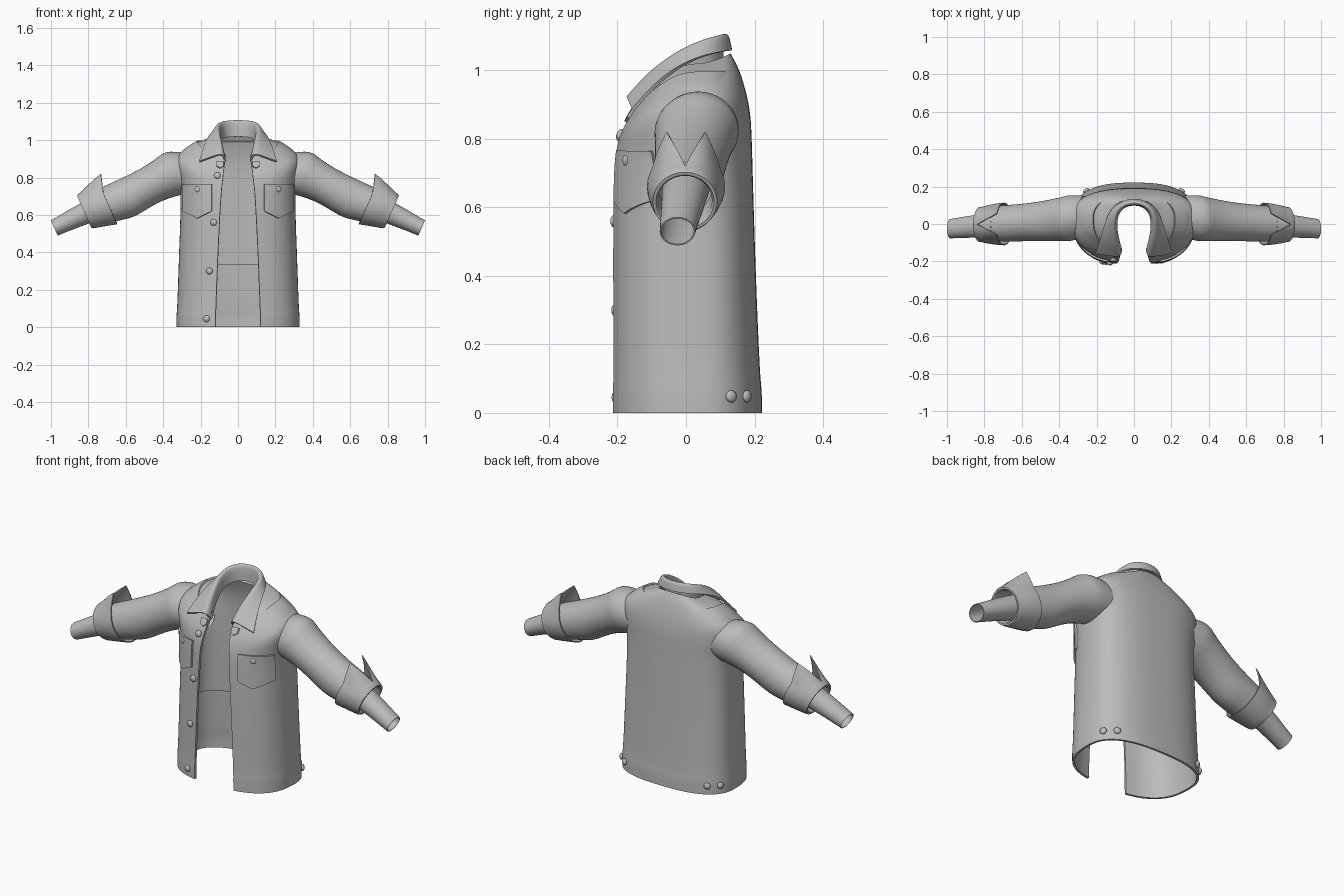
import bpy, bmesh, math
from mathutils import Vector
from mathutils.bvhtree import BVHTree

if "Cube" in bpy.data.objects:
    bpy.data.objects.remove(bpy.data.objects["Cube"], do_unlink=True)

cloth = bpy.data.materials.new("grey cloth")
cloth.use_nodes = True
grey = (0.5, 0.5, 0.5, 1)
cloth.diffuse_color = grey
cloth.node_tree.nodes["Principled BSDF"].inputs["Base Color"].default_value = grey


def finish(name, bm, subdiv=0, thick=0.0, offset=-1, recalc=False):
    """Turn a bmesh into a smooth, optionally thickened object."""
    if recalc:
        bmesh.ops.recalc_face_normals(bm, faces=bm.faces)
    mesh = bpy.data.meshes.new(name)
    bm.to_mesh(mesh)
    bm.free()
    mesh.materials.append(cloth)
    ob = bpy.data.objects.new(name, mesh)
    bpy.context.collection.objects.link(ob)
    if subdiv:
        m = ob.modifiers.new("smooth", 'SUBSURF')
        m.levels = m.render_levels = subdiv
        m.boundary_smooth = 'PRESERVE_CORNERS'
    if thick:
        m = ob.modifiers.new("thickness", 'SOLIDIFY')
        m.thickness = thick
        m.offset = offset
    bpy.ops.object.select_all(action='DESELECT')
    ob.select_set(True)
    bpy.context.view_layer.objects.active = ob
    if ob.modifiers:
        bpy.ops.object.convert(target='MESH')
    bpy.ops.object.shade_smooth_by_angle(angle=math.radians(40))
    return ob


def grid(rows, closed=False):
    """Skin a list of equal-length point rows."""
    bm = bmesh.new()
    vs = [[bm.verts.new(p) for p in row] for row in rows]
    n = len(rows[0])
    for a, b in zip(vs, vs[1:]):
        for i in range(n if closed else n - 1):
            k = (i + 1) % n
            bm.faces.new((a[i], a[k], b[k], b[i]))
    return bm


# Torso rings: front z, side z, back z, half width, front y, back y, opening
RINGS = [
    (0, 0, 0, .33, -.22, .222, .12),
    (.075, .075, .075, .33, -.221, .222, .12),
    (.088, .088, .088, .326, -.218, .217, .119),
    (.4, .4, .4, .316, -.219, .204, .108),
    (.7, .7, .7, .304, -.216, .195, .092),
    (.76, .78, .78, .315, -.208, .193, .086),
    (.8, .86, .86, .335, -.198, .19, .08),
    (.83, .91, .91, .335, -.185, .182, .077),
    (.855, .945, .95, .30, -.172, .172, .074),
    (.875, .98, .99, .24, -.16, .16, .071),
    (.89, 1.0, 1.02, .185, -.154, .147, .07),
    (.905, 1.02, 1.05, .12, -.15, .13, .068),
]
POWER = 2.6
MID_Y = 0.03


def torso_ring(ring, inset=0.0, opening=None, count=41):
    zf, zs, zb, a, yf, yb, o = ring
    a, yf, yb = a - inset, yf + inset, yb - inset
    start = math.asin(((opening or o) / a) ** (POWER / 2))
    pts = []
    for i in range(count):
        t = start + (2 * math.pi - 2 * start) * i / (count - 1)
        s, c = math.sin(t), math.cos(t)
        x = math.copysign(a * abs(s) ** (2 / POWER), s)
        k = abs(c) ** (2 / POWER)
        y = MID_Y + ((yf - MID_Y) if c > 0 else (yb - MID_Y)) * k
        z = zs + ((zf if c > 0 else zb) - zs) * abs(c) ** 1.5
        pts.append(Vector((x, y, z)))
    return pts


# Open-front torso and the shorter lining inside it
body = finish("jacket_body", grid([torso_ring(r) for r in RINGS]), 2, 0.012)
lining_rings = [(.335, .335, .335) + RINGS[3][3:]] + RINGS[4:10]
finish("lining", grid([torso_ring(r, 0.03, 0.13) for r in lining_rings]), 1, 0.02, 1)

tree = BVHTree.FromPolygons([v.co for v in body.data.vertices],
                            [p.vertices for p in body.data.polygons])


def from_front(x, z):
    return tree.ray_cast(Vector((x, -1, z)), Vector((0, 1, 0)))[:2]


def lift(p, gap):
    """Push a point out so it clears the torso surface."""
    loc, nor = tree.find_nearest(p)[:2]
    return loc + nor * gap if (p - loc).dot(nor) < gap else p


# Folded collar: half rows from the front opening to the centre back
stand = [(.068, -.14, .885), (.085, -.08, .95), (.1, 0, 1.0), (.08, .085, 1.015), (0, .112, 1.02)]
fold = [(.075, -.168, .915), (.088, -.1, 1.0), (.108, 0, 1.07), (.085, .085, 1.1), (0, .118, 1.105)]
turn = [(.095, -.172, .925), (.105, -.1, 1.005), (.122, .005, 1.072), (.098, .097, 1.1), (0, .132, 1.105)]
edge = [(.206, -.155, .885), (.175, -.07, .97), (.148, .02, 1.035), (.11, .1, 1.055), (0, .145, 1.06)]
stand, fold, turn, edge = [[Vector(p) for p in r] for r in (stand, fold, turn, edge)]
edge = [lift(p, 0.014) for p in edge]
middle = [lift((p + q) / 2, 0.016) for p, q in zip(turn, edge)]
rows = [r + [Vector((-p.x, p.y, p.z)) for p in reversed(r[:-1])]
        for r in (stand, fold, turn, middle, edge)]
finish("collar", grid(rows), 3, 0.01, 0, recalc=True)


# Sleeve parts share one slanted axis
TILT = math.radians(24)
AXIS = Vector((math.cos(TILT), 0, -math.sin(TILT)))
UP = Vector((math.sin(TILT), 0, math.cos(TILT)))
SEGMENTS = 36


def loop_point(centre, rv, ry, phi):
    return Vector(centre) + UP * rv * math.cos(phi) + Vector((0, ry * math.sin(phi), 0))


def mirrored(p, side):
    return Vector((p.x * side, p.y, p.z))


ANGLES = [2 * math.pi * i / SEGMENTS for i in range(SEGMENTS)]


def tube(name, stations, side, subdiv=1, thick=0.0):
    rows = [[mirrored(loop_point(s[:3], s[3], s[4], a), side) for a in ANGLES]
            for s in stations]
    finish(name, grid(rows, True), subdiv, thick, recalc=True)


def cuff(name, side):
    """Turned-back cuff with a V notch between two raised points."""
    inner, outer = Vector((.695, 0, .66)), Vector((.815, -.003, .62))
    peak = 3 * 2 * math.pi / SEGMENTS
    rows = []
    for j in range(7):
        row = j / 6
        ring = []
        for a in ANGLES:
            phi = abs((a + math.pi) % (2 * math.pi) - math.pi)
            notch = 0.85 * max(0, 1 - phi / peak)
            t = notch + (1 - notch) * row
            flare = max(0, 1 - abs(phi - peak) / 0.53) * (1 - row) ** 1.3
            r = .12 - .02 * t
            p = loop_point(inner.lerp(outer, t), r, r - .006 + .012 * t * (1 - t), a)
            ring.append(mirrored(p + UP * .058 * flare - AXIS * .03 * flare, side))
        rows.append(ring)
    # rolled lip returning inside the cuff
    for r, along in ((.094, .008), (.085, .008), (.079, 0), (.078, -.09)):
        rows.append([mirrored(loop_point(outer + AXIS * along, r, r, a), side) for a in ANGLES])
    finish(name, grid(rows, True), 0, 0.006, recalc=True)


SLEEVE = [(.26, .04, .83, .115, .11), (.31, .035, .83, .122, .12),
          (.355, .03, .818, .123, .124), (.37, .028, .81, .117, .119),
          (.45, .02, .77, .102, .11), (.53, .012, .725, .104, .104),
          (.6, .008, .687, .109, .1), (.65, .004, .67, .103, .1),
          (.74, 0, .64, .095, .095)]
WRIST = [(.7, 0, .66, .07, .07), (.83, -.01, .605, .058, .062),
         (.95, -.022, .546, .047, .054), (.982, -.025, .53, .045, .052)]


def button(name, hit):
    """Flattened dome resting on the cloth."""
    loc, nor = hit
    bm = bmesh.new()
    bmesh.ops.create_uvsphere(bm, u_segments=16, v_segments=10, radius=0.018)
    bmesh.ops.scale(bm, vec=(1, 1, 0.6), verts=bm.verts)
    turn_to = nor.to_track_quat('Z', 'Y').to_matrix()
    bmesh.ops.rotate(bm, matrix=turn_to, verts=bm.verts)
    bmesh.ops.translate(bm, vec=loc + nor * 0.004, verts=bm.verts)
    finish(name, bm)


def patch(name, side, x0, x1, top, bottom, point, gap):
    """Cloth plate following the chest, with a pointed lower edge."""
    n = 10
    rows = []
    for j in range(n + 1):
        row = []
        for i in range(n + 1):
            t = i / n
            low = bottom - point * (1 - abs(2 * t - 1))
            loc, nor = from_front(side * (x0 + (x1 - x0) * t), low + (top - low) * j / n)
            row.append(loc + nor * gap)
        rows.append(row)
    bm = grid(rows)
    if side < 0:
        bmesh.ops.reverse_faces(bm, faces=bm.faces)
    finish(name, bm, 0, gap + 0.003)


for side, word in ((1, "left"), (-1, "right")):
    tube(word + "_sleeve", SLEEVE, side)
    tube(word + "_wrist_sleeve", WRIST, side, 1, 0.004)
    cuff(word + "_cuff", side)
    patch(word + "_chest_pocket", side, .14, .288, .765, .62, .038, .01)
    patch(word + "_neck_tab", side, .076, .115, .885, .86, .012, .008)
    button(word + "_pocket_button", from_front(side * .214, .737))
    for k, y in enumerate((.13, .175)):
        hit = tree.ray_cast(Vector((side, y, .048)), Vector((-side, 0, 0)))[:2]
        button(f"{word}_hem_button_{k + 1}", hit)

# Buttons down the right front edge
for k, (x, z) in enumerate(((-.11, .81), (-.13, .56), (-.152, .3), (-.168, .045))):
    button(f"front_button_{k + 1}", from_front(x, z))
